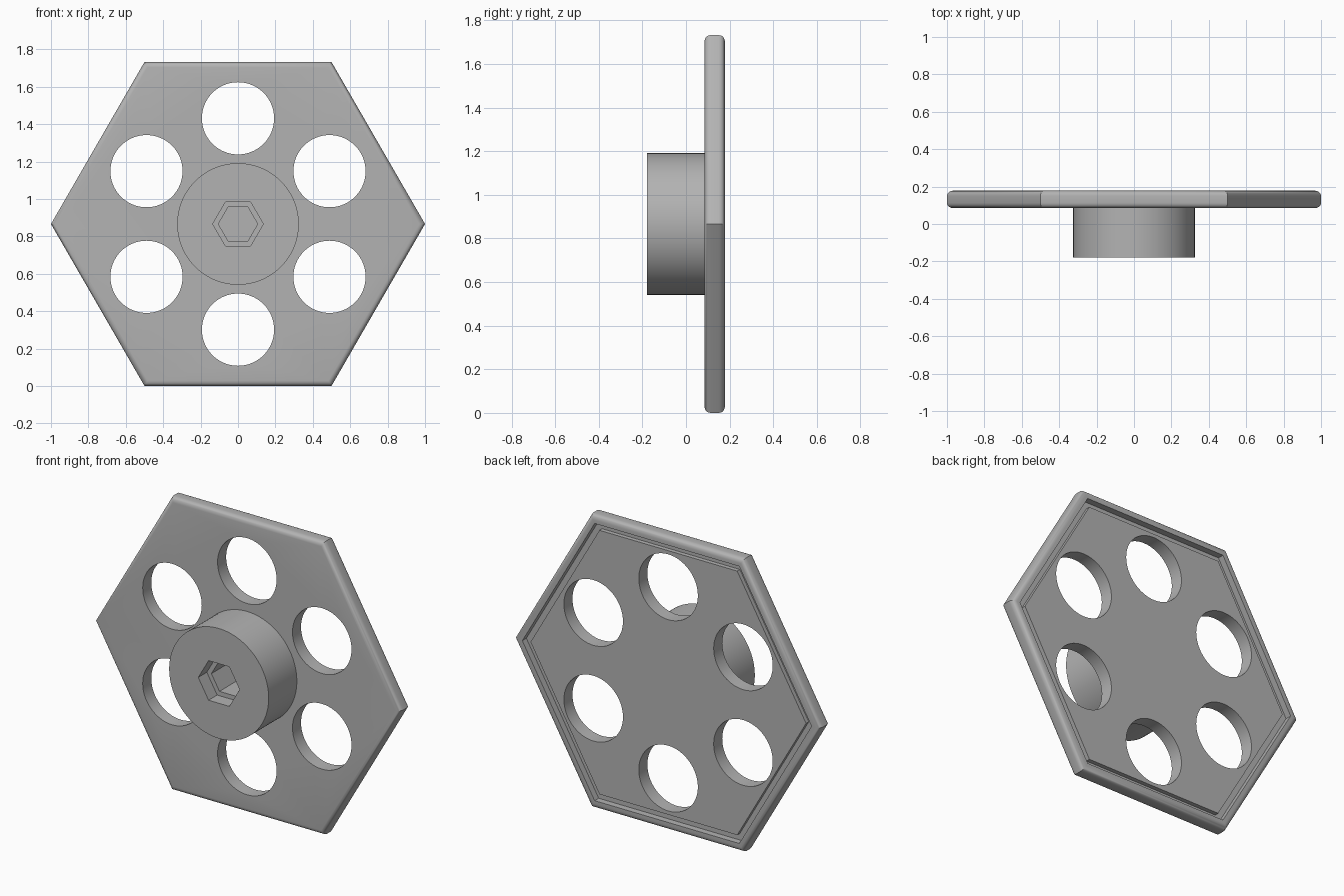
import bpy, bmesh, math
from mathutils import Vector

if "Cube" in bpy.data.objects:
    bpy.data.objects.remove(bpy.data.objects["Cube"], do_unlink=True)

MID_Z = math.sqrt(3) / 2
FRONT, BACK, FACE = -0.178, 0.178, 0.085

grey = bpy.data.materials.new("grey")
grey.use_nodes = True
grey.diffuse_color = (0.45, 0.45, 0.45, 1)
grey.node_tree.nodes["Principled BSDF"].inputs["Base Color"].default_value = grey.diffuse_color


def turned(name, profile, sides, x=0.0, z=MID_Z):
    """Sweep a (radius, y) profile around the y axis and cap both ends."""
    bm = bmesh.new()
    rings = []
    for radius, y in profile:
        angles = [2 * math.pi * i / sides for i in range(sides)]
        rings.append([bm.verts.new((x + radius * math.cos(a), y, z + radius * math.sin(a))) for a in angles])
    for a, b in zip(rings, rings[1:]):
        for i in range(sides):
            j = (i + 1) % sides
            bm.faces.new((a[i], a[j], b[j], b[i]))
    bm.faces.new(rings[0])
    bm.faces.new(rings[-1])
    bmesh.ops.recalc_face_normals(bm, faces=bm.faces)
    mesh = bpy.data.meshes.new(name)
    bm.to_mesh(mesh)
    bm.free()
    mesh.materials.append(grey)
    obj = bpy.data.objects.new(name, mesh)
    bpy.context.collection.objects.link(obj)
    return obj


def cut(target, cutter):
    """Subtract a cutter, then discard it."""
    mod = target.modifiers.new("cut", "BOOLEAN")
    mod.operation, mod.solver, mod.object = "DIFFERENCE", "EXACT", cutter
    bpy.ops.object.select_all(action="DESELECT")
    bpy.context.view_layer.objects.active = target
    target.select_set(True)
    bpy.ops.object.modifier_apply(modifier=mod.name)
    bpy.data.objects.remove(cutter, do_unlink=True)


def smooth(obj):
    bpy.ops.object.select_all(action="DESELECT")
    bpy.context.view_layer.objects.active = obj
    obj.select_set(True)
    bpy.ops.object.shade_smooth_by_angle(angle=math.radians(30))


# Hexagonal plate: rounded rim, and a groove around the raised back panel
ROUND = 0.028
arc = [math.pi / 2 * i / 5 for i in range(6)]
front_edge = [(1 - ROUND * (1 - math.sin(a)) / MID_Z, FACE + ROUND * (1 - math.cos(a))) for a in arc]
back_edge = [(1 - ROUND * (1 - math.cos(a)) / MID_Z, BACK - ROUND * (1 - math.sin(a))) for a in arc]
groove = [(0.945, BACK), (0.945, 0.14), (0.9, 0.14), (0.9, 0.165)]
plate = turned("plate", front_edge + back_edge + groove, 6)

# Six round openings through the plate
for i in range(6):
    a = math.radians(30 + 60 * i)
    cut(plate, turned("opening_cutter", [(0.193, 0), (0.193, 0.3)], 64,
                      0.565 * math.cos(a), MID_Z + 0.565 * math.sin(a)))
smooth(plate)

# Hub with a stepped hexagonal socket
hub = turned("hub", [(0.325, FRONT), (0.325, FACE + 0.005)], 96)
cut(hub, turned("socket_cutter", [(0.135, FRONT - 0.1), (0.135, FRONT + 0.08),
                                  (0.105, FRONT + 0.08), (0.105, FACE - 0.005)], 6))
smooth(hub)
